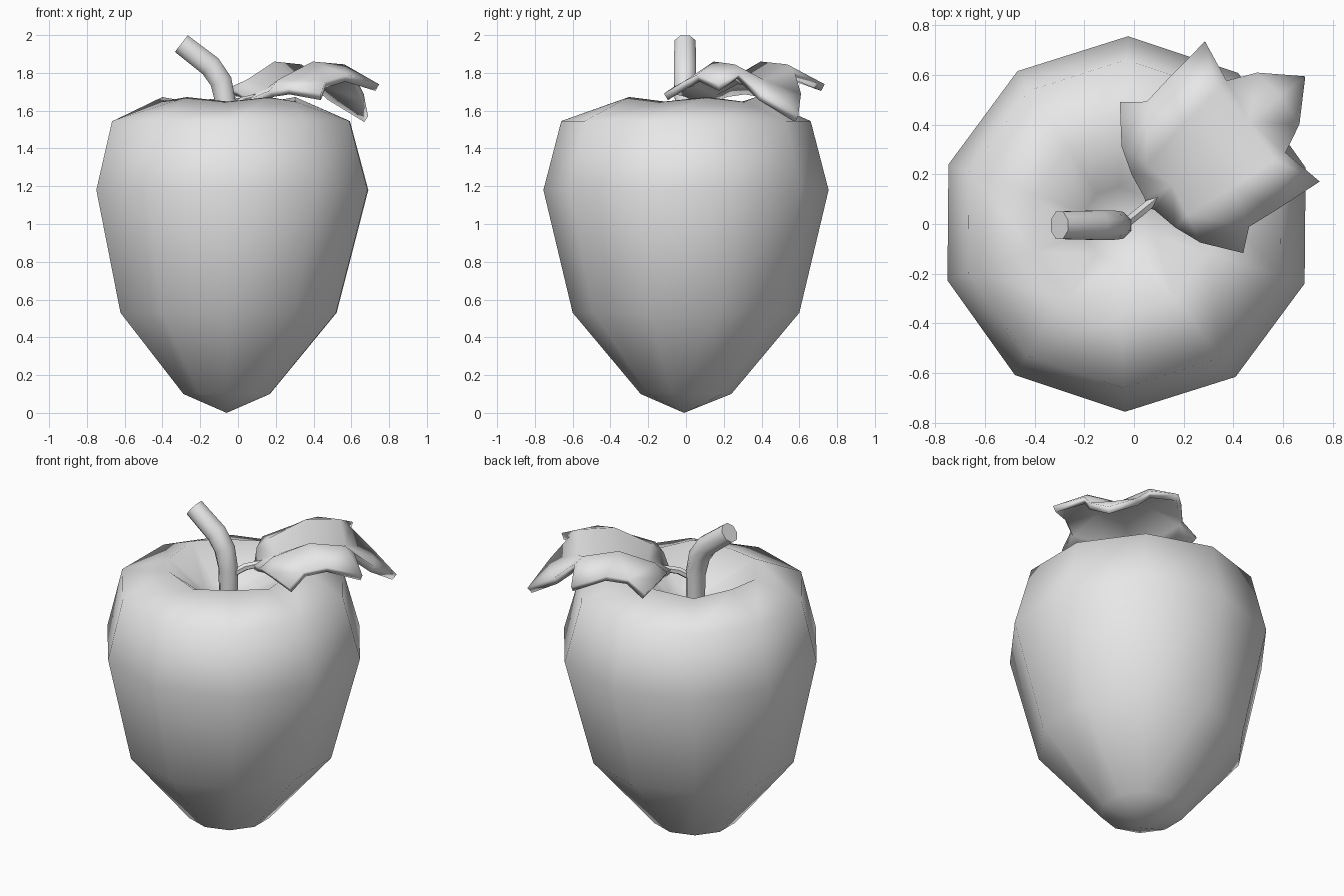
import bpy, bmesh, math
from mathutils import Vector

if "Cube" in bpy.data.objects:
    bpy.data.objects.remove(bpy.data.objects["Cube"], do_unlink=True)

grey = bpy.data.materials.new("plain_grey")
grey.use_nodes = True
grey.diffuse_color = (0.8, 0.8, 0.8, 1)
grey.node_tree.nodes["Principled BSDF"].inputs["Base Color"].default_value = (0.8, 0.8, 0.8, 1)


def finish(name, bm, angle):
    """Turn a bmesh into a smooth shaded object."""
    bmesh.ops.recalc_face_normals(bm, faces=bm.faces)
    mesh = bpy.data.meshes.new(name)
    bm.to_mesh(mesh)
    bm.free()
    mesh.materials.append(grey)
    obj = bpy.data.objects.new(name, mesh)
    bpy.context.collection.objects.link(obj)
    bpy.ops.object.select_all(action="DESELECT")
    obj.select_set(True)
    bpy.context.view_layer.objects.active = obj
    bpy.ops.object.shade_smooth_by_angle(angle=math.radians(angle))
    return obj


def bridge(bm, rings):
    """Join neighbouring rings of vertices with quads."""
    for a, b in zip(rings, rings[1:]):
        n = len(a)
        for i in range(n):
            j = (i + 1) % n
            bm.faces.new((a[i], a[j], b[j], b[i]))


def tube(name, path, radii, ref, sides=8):
    """Capped tube along a path; ref fixes the roll."""
    bm = bmesh.new()
    pts = [Vector(p) for p in path]
    rings = []
    for k, p in enumerate(pts):
        t = (pts[min(k + 1, len(pts) - 1)] - pts[max(k - 1, 0)]).normalized()
        s = t.cross(Vector(ref)).normalized()
        u = t.cross(s)
        ring = []
        for i in range(sides):
            a = 2 * math.pi * (i + 0.5) / sides
            ring.append(bm.verts.new(p + radii[k] * (s * math.cos(a) + u * math.sin(a))))
        rings.append(ring)
    bridge(bm, rings)
    bm.faces.new(rings[0])
    bm.faces.new(rings[-1])
    return finish(name, bm, 50)


# Fruit body: ten-sided lathe with a sunken top (radius, height, centre x)
profile = [(0.24, 0.10, -0.06), (0.60, 0.53, -0.05), (0.755, 1.18, -0.03),
           (0.66, 1.545, -0.037), (0.37, 1.66, -0.05), (0.15, 1.49, -0.06)]
bm = bmesh.new()
rings = []
for r, z, cx in profile:
    ring = []
    for i in range(10):
        a = math.radians(17.5 + 36 * i)
        wave = 0.012 * (-1) ** i if z == 1.66 else 0
        ring.append(bm.verts.new((cx + r * math.cos(a), r * math.sin(a), z + wave)))
    rings.append(ring)
bridge(bm, rings)
for ring, z in ((rings[0], 0.0), (rings[-1], 1.43)):
    centre = bm.verts.new((-0.06, -0.01, z))
    for i in range(10):
        bm.faces.new((ring[i], ring[(i + 1) % 10], centre))
finish("fruit_body", bm, 89)

# Bent stem and thin leaf stalk
tube("stem", [(-0.06, -0.005, 1.42), (-0.065, -0.005, 1.64), (-0.09, -0.005, 1.755),
              (-0.145, -0.005, 1.835), (-0.30, -0.005, 1.955)],
     [0.055, 0.058, 0.063, 0.064, 0.06], (0, 1, 0))
tube("leaf_stalk", [(-0.05, -0.01, 1.60), (0.02, 0.045, 1.65), (0.12, 0.128, 1.675)],
     [0.022, 0.022, 0.02], (0, 0, 1), 6)

# Half leaf: midrib, raised ridge and lobed edge, mirrored across the midrib
pts = {
    "m0": (0.06, 0, 1.665), "m1": (0.20, 0, 1.72), "m2": (0.38, 0, 1.78),
    "m3": (0.60, 0, 1.765), "m4": (0.76, 0, 1.68), "m5": (0.89, 0, 1.57),
    "r1": (0.17, 0.13, 1.765), "r2": (0.38, 0.16, 1.86), "r3": (0.58, 0.18, 1.845),
    "e0": (0.08, 0.03, 1.67), "e1": (0.10, 0.138, 1.705), "e2": (0.14, 0.25, 1.72),
    "t1": (0.247, 0.392, 1.69), "n1": (0.332, 0.325, 1.755), "e3": (0.465, 0.343, 1.79),
    "t2": (0.667, 0.364, 1.74), "n2": (0.634, 0.187, 1.80), "e4": (0.75, 0.134, 1.69),
}
faces = ["m0 m1 e1 e0", "m1 r1 e1", "m1 m2 r2 r1", "r1 e2 e1", "r1 r2 n1 e2", "e2 n1 t1",
         "r2 e3 n1", "r2 r3 e3", "r3 t2 e3", "r3 n2 t2", "m2 m3 r3 r2", "r3 m3 n2",
         "m3 m4 e4 n2", "m4 m5 e4"]
bm = bmesh.new()
v = {k: bm.verts.new(p) for k, p in pts.items()}
for f in faces:
    bm.faces.new([v[k] for k in f.split()])
leaf = finish("leaf", bm, 75)
if leaf.data.polygons[0].normal.z < 0:
    leaf.data.flip_normals()
leaf.location = (0, 0.03, 0)
leaf.rotation_euler.z = math.radians(39.3)
mirror = leaf.modifiers.new("mirror", "MIRROR")
mirror.use_axis = (False, True, False)
solid = leaf.modifiers.new("thickness", "SOLIDIFY")
solid.thickness = 0.04
solid.offset = -1
